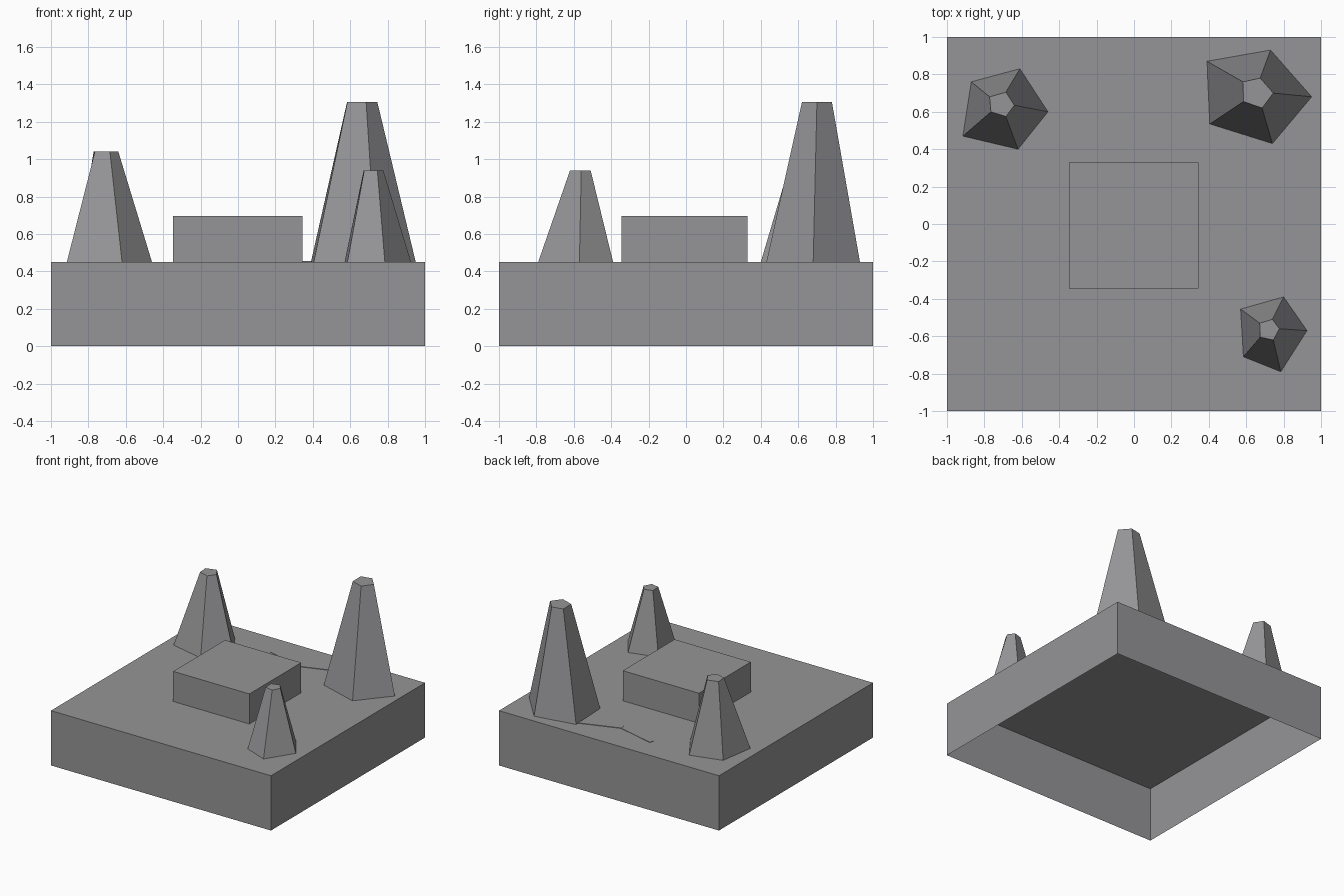
import bpy
import bmesh
import math

if "Cube" in bpy.data.objects:
    bpy.data.objects.remove(bpy.data.objects["Cube"])

GROUND = 0.45

stone = bpy.data.materials.new("grey stone")
stone.diffuse_color = (0.30, 0.30, 0.31, 1)
stone.use_nodes = True
stone.node_tree.nodes["Principled BSDF"].inputs["Base Color"].default_value = stone.diffuse_color


def loft(name, bottom, top, z0, z1):
    """Flat-sided solid between two rings (counter-clockwise), open underneath."""
    bm = bmesh.new()
    low = [bm.verts.new((x, y, z0)) for x, y in bottom]
    high = [bm.verts.new((x, y, z1)) for x, y in top]
    n = len(low)
    for i in range(n):
        j = (i + 1) % n
        bm.faces.new((low[i], low[j], high[j], high[i]))
    bm.faces.new(high)
    mesh = bpy.data.meshes.new(name)
    bm.to_mesh(mesh)
    bm.free()
    mesh.materials.append(stone)
    obj = bpy.data.objects.new(name, mesh)
    bpy.context.collection.objects.link(obj)
    return obj


def box(name, x0, x1, y0, y1, z0, z1):
    ring = [(x0, y0), (x1, y0), (x1, y1), (x0, y1)]
    return loft(name, ring, ring, z0, z1)


def strip(name, a, b, width, z0, z1):
    """Thin plate running from a to b."""
    dx, dy = b[0] - a[0], b[1] - a[1]
    k = width / 2 / math.hypot(dx, dy)
    ox, oy = -dy * k, dx * k
    ring = [(a[0] - ox, a[1] - oy), (b[0] - ox, b[1] - oy),
            (b[0] + ox, b[1] + oy), (a[0] + ox, a[1] + oy)]
    return loft(name, ring, ring, z0, z1)


# Ground slab, hollow and open below
box("ground_slab", -1, 1, -1, 1, 0, GROUND)

# Central block
box("central_block", -0.348, 0.345, -0.345, 0.328, GROUND, 0.697)

# Tapered five-sided rock spires: name, top height, base ring, top ring (clockwise)
spires = [
    ("back_left_spire", 1.04,
     [(-.61, .83), (-.46, .60), (-.62, .40), (-.915, .47), (-.87, .76)],
     [(-.685, .705), (-.64, .635), (-.685, .575), (-.765, .60), (-.772, .68)]),
    ("back_right_spire", 1.305,
     [(.73, .93), (.95, .68), (.74, .43), (.405, .535), (.39, .87)],
     [(.675, .78), (.745, .70), (.685, .62), (.585, .655), (.583, .76)]),
    ("front_right_spire", 0.94,
     [(.80, -.39), (.925, -.57), (.785, -.79), (.585, -.71), (.57, -.455)],
     [(.74, -.51), (.777, -.56), (.745, -.62), (.675, -.605), (.672, -.53)]),
]
for name, height, base, top in spires:
    loft(name, base[::-1], top[::-1], GROUND, height)

# Bent path on the ground behind the block
strip("path_left", (-0.247, 0.798), (0.08, 0.715), 0.038, GROUND, GROUND + 0.003)
strip("path_right", (0.075, 0.715), (0.42, 0.835), 0.038, GROUND, GROUND + 0.004)
